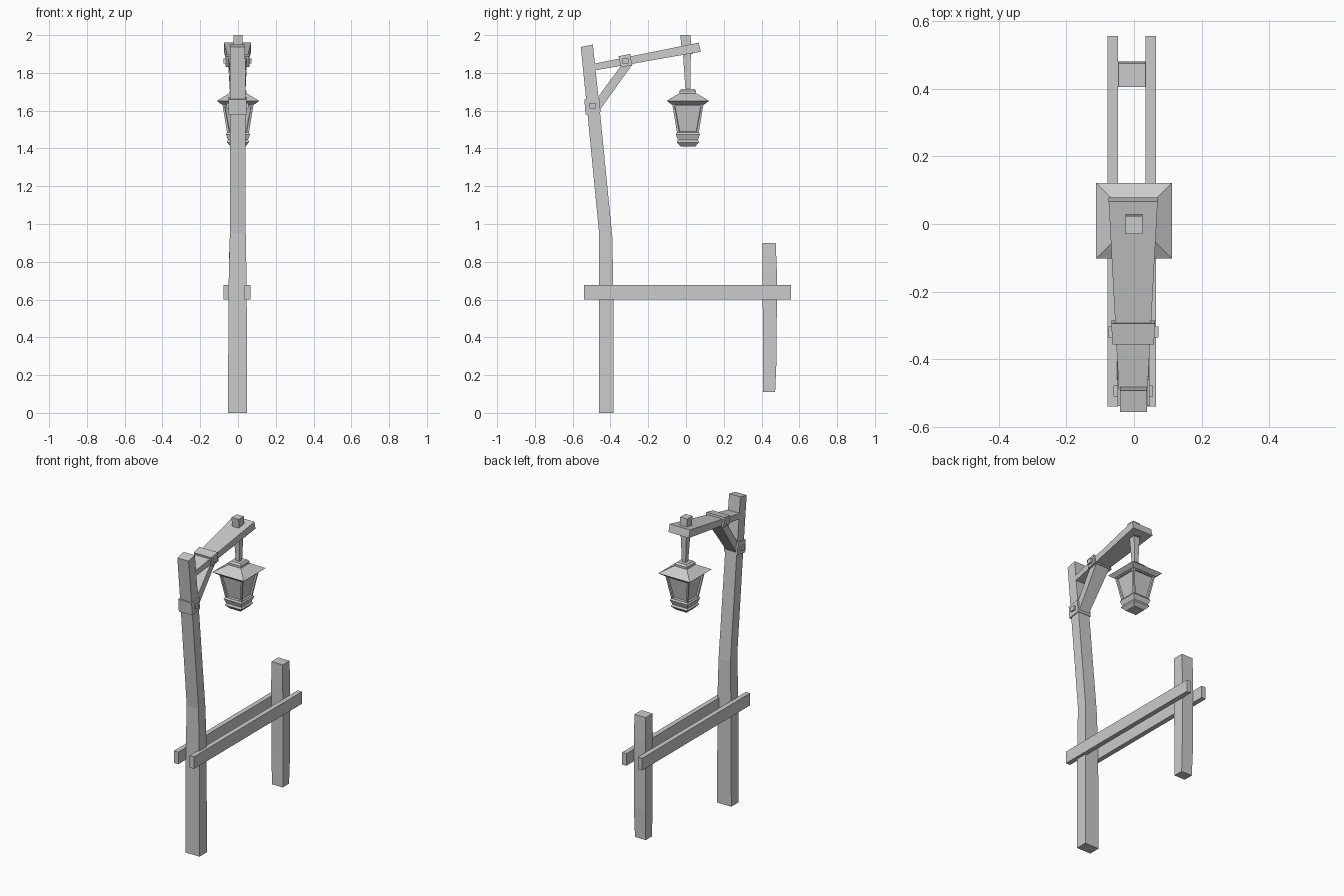
import bpy, bmesh

cube = bpy.data.objects.get("Cube")
if cube:
    bpy.data.objects.remove(cube, do_unlink=True)

grey = bpy.data.materials.new("plain grey")
grey.use_nodes = True
COLOUR = (0.6, 0.6, 0.6, 1)
grey.diffuse_color = COLOUR
grey.node_tree.nodes["Principled BSDF"].inputs["Base Color"].default_value = COLOUR


def loft(name, rings, panels=None):
    """Skin four-sided rings (x0, x1, (y, z), (y, z)); panels = segments with recessed sides."""
    bm = bmesh.new()
    loops = []
    for x0, x1, a, b in rings:
        loops.append([bm.verts.new(p) for p in
                      ((x0, *a), (x1, *a), (x1, *b), (x0, *b))])
    recessed = []
    for n, (low, high) in enumerate(zip(loops, loops[1:])):
        for i in range(4):
            j = (i + 1) % 4
            face = bm.faces.new((low[i], low[j], high[j], high[i]))
            if panels and n in panels:
                recessed.append(face)
    bm.faces.new(loops[0][::-1])
    bm.faces.new(loops[-1])
    bmesh.ops.recalc_face_normals(bm, faces=bm.faces[:])
    if recessed:
        bmesh.ops.inset_individual(bm, faces=recessed, thickness=0.016)
        bmesh.ops.inset_individual(bm, faces=recessed, thickness=0.003, depth=-0.01)
    mesh = bpy.data.meshes.new(name)
    bm.to_mesh(mesh)
    bm.free()
    mesh.materials.append(grey)
    obj = bpy.data.objects.new(name, mesh)
    bpy.context.collection.objects.link(obj)
    return obj


def level(x0, x1, y0, y1, z):
    return (x0, x1, (y0, z), (y1, z))


def square(half, z, cy=0.01):
    return level(-half, half, cy - half, cy + half, z)


# Tall bent post
loft("main_post", [
    level(-0.053, 0.048, -0.46, -0.385, 0),
    level(-0.05, 0.046, -0.46, -0.385, 0.67),
    (-0.043, 0.041, (-0.46, 0.95), (-0.39, 0.93)),
    (-0.042, 0.04, (-0.523, 1.6), (-0.457, 1.61)),
    (-0.042, 0.038, (-0.557, 1.937), (-0.493, 1.95)),
])

# Short post
loft("short_post", [
    level(-0.044, 0.033, 0.408, 0.472, 0.11),
    level(-0.047, 0.035, 0.408, 0.48, 0.3),
    level(-0.047, 0.035, 0.405, 0.481, 0.75),
    level(-0.046, 0.034, 0.405, 0.475, 0.9),
])

# Pair of rails
for side, x0, x1 in (("right", -0.078, -0.047), ("left", 0.034, 0.065)):
    loft(side + "_rail", [level(x0, x1, -0.54, 0.557, z) for z in (0.6, 0.678)])

# Arm, widening outwards, with its brace
loft("arm", [
    (-0.045, 0.04, (-0.49, 1.812), (-0.49, 1.848)),
    (-0.075, 0.07, (0.078, 1.912), (0.067, 1.96)),
])
loft("brace", [
    (-0.036, 0.034, (-0.47, 1.585), (-0.475, 1.66)),
    (-0.052, 0.047, (-0.28, 1.85), (-0.335, 1.85)),
])

# Metal straps and their square bolts
loft("post_strap", [
    (-0.049, 0.046, (-0.532, 1.58), (-0.452, 1.592)),
    (-0.049, 0.046, (-0.538, 1.66), (-0.46, 1.672)),
])
loft("arm_strap", [
    (-0.064, 0.059, (-0.345, 1.83), (-0.357, 1.888)),
    (-0.067, 0.062, (-0.285, 1.84), (-0.295, 1.9)),
])
for part, y, z, reach in (("post", -0.494, 1.626, 0.053), ("arm", -0.32, 1.863, 0.069)):
    for side, sign, shift in (("left", 1, -0.002), ("right", -1, -0.002)):
        inner, outer = shift + sign * (reach - 0.02), shift + sign * (reach + 0.005)
        x0, x1 = min(inner, outer), max(inner, outer)
        loft(f"{part}_bolt_{side}", [level(x0, x1, y - 0.016, y + 0.016, z + dz)
                                     for dz in (-0.014, 0.014)])

# Hanger: peg through the arm and tapering rod
loft("hanger_peg", [
    level(-0.025, 0.025, -0.021, 0.034, 1.9),
    level(-0.025, 0.025, -0.03, 0.023, 2.0),
])
loft("hanger_rod", [square(0.013, 1.71), square(0.022, 1.93, 0.004)])

# Lantern
loft("lantern_cap", [square(0.044, 1.685), square(0.044, 1.705),
                     square(0.034, 1.716)])
loft("lantern_roof", [square(0.086, 1.632), square(0.112, 1.652),
                      square(0.046, 1.692)])
loft("lantern_body", [square(0.056, 1.475), square(0.083, 1.636)], panels={0})
loft("lantern_base", [square(0.038, 1.41), square(0.058, 1.432), square(0.058, 1.438),
                      square(0.053, 1.446), square(0.064, 1.475), square(0.058, 1.485)])
